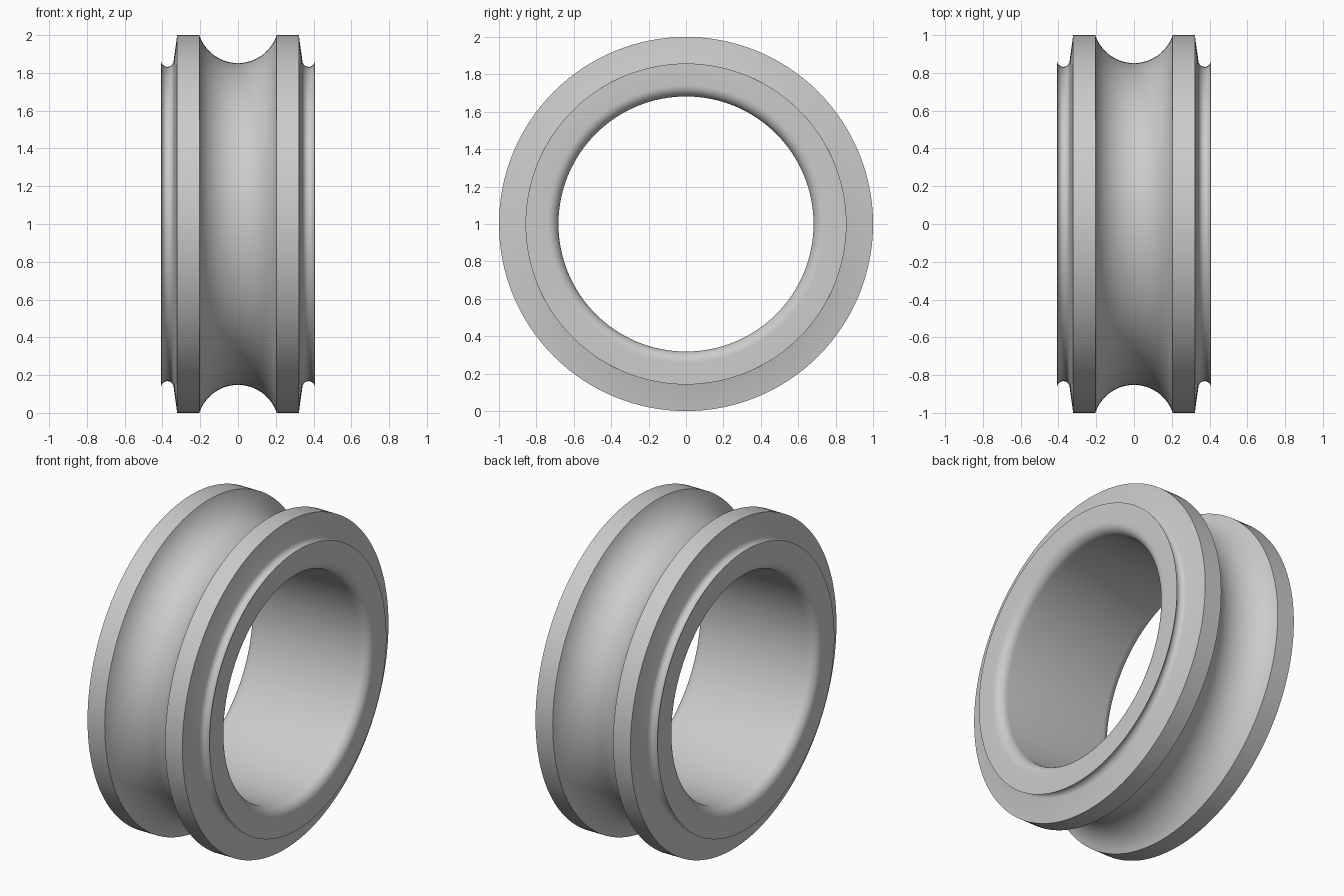
import bpy, bmesh, math
from mathutils import Matrix, Vector

cube = bpy.data.objects.get("Cube")
if cube:
    bpy.data.objects.remove(cube, do_unlink=True)

SEGMENTS = 128


def arc(cx, cr, radius, start, end, steps):
    """Points (x, r) along an arc, angles in degrees."""
    angles = [math.radians(start + (end - start) * i / steps) for i in range(steps + 1)]
    return [(cx + radius * math.cos(a), cr + radius * math.sin(a)) for a in angles]


# One half of the ring section, from groove bottom round to the bore
groove_r = 0.216
edge = math.degrees(math.asin((1.0 - 0.852 - groove_r) / groove_r))
half = arc(0, 0.852 + groove_r, groove_r, -90, edge, 14)
half += [(0.322, 1.0)]                                # flat rim, then sloped flange
half += arc(0.374, 0.865, 0.033, -170, -12, 10)       # small relief groove
half += [(0.407, 0.858)]                              # lip
half += arc(0.347, 0.742, 0.06, 0, -90, 8)            # rounded bore mouth

# Mirror the half into a closed section
section = half + [(-x, r) for x, r in reversed(half[1:])]

# Sweep the section round the x axis
bm = bmesh.new()
rings = []
for i in range(SEGMENTS):
    turn = Matrix.Rotation(math.tau * i / SEGMENTS, 4, "X")
    rings.append([bm.verts.new(turn @ Vector((x, 0, r)) + Vector((0, 0, 1))) for x, r in section])
count = len(section)
for i, ring in enumerate(rings):
    after = rings[(i + 1) % SEGMENTS]
    for j in range(count):
        k = (j + 1) % count
        bm.faces.new((ring[j], ring[k], after[k], after[j]))
bmesh.ops.recalc_face_normals(bm, faces=bm.faces)
mesh = bpy.data.meshes.new("grooved_ring")
bm.to_mesh(mesh)
bm.free()

# Plain grey finish
grey = bpy.data.materials.new("light grey")
grey.use_nodes = True
color = (0.6, 0.6, 0.6, 1)
grey.diffuse_color = color
grey.node_tree.nodes["Principled BSDF"].inputs["Base Color"].default_value = color
mesh.materials.append(grey)

ring_object = bpy.data.objects.new("grooved_ring", mesh)
bpy.context.collection.objects.link(ring_object)
bpy.ops.object.select_all(action="DESELECT")
ring_object.select_set(True)
bpy.context.view_layer.objects.active = ring_object
bpy.ops.object.shade_smooth_by_angle(angle=math.radians(30))
